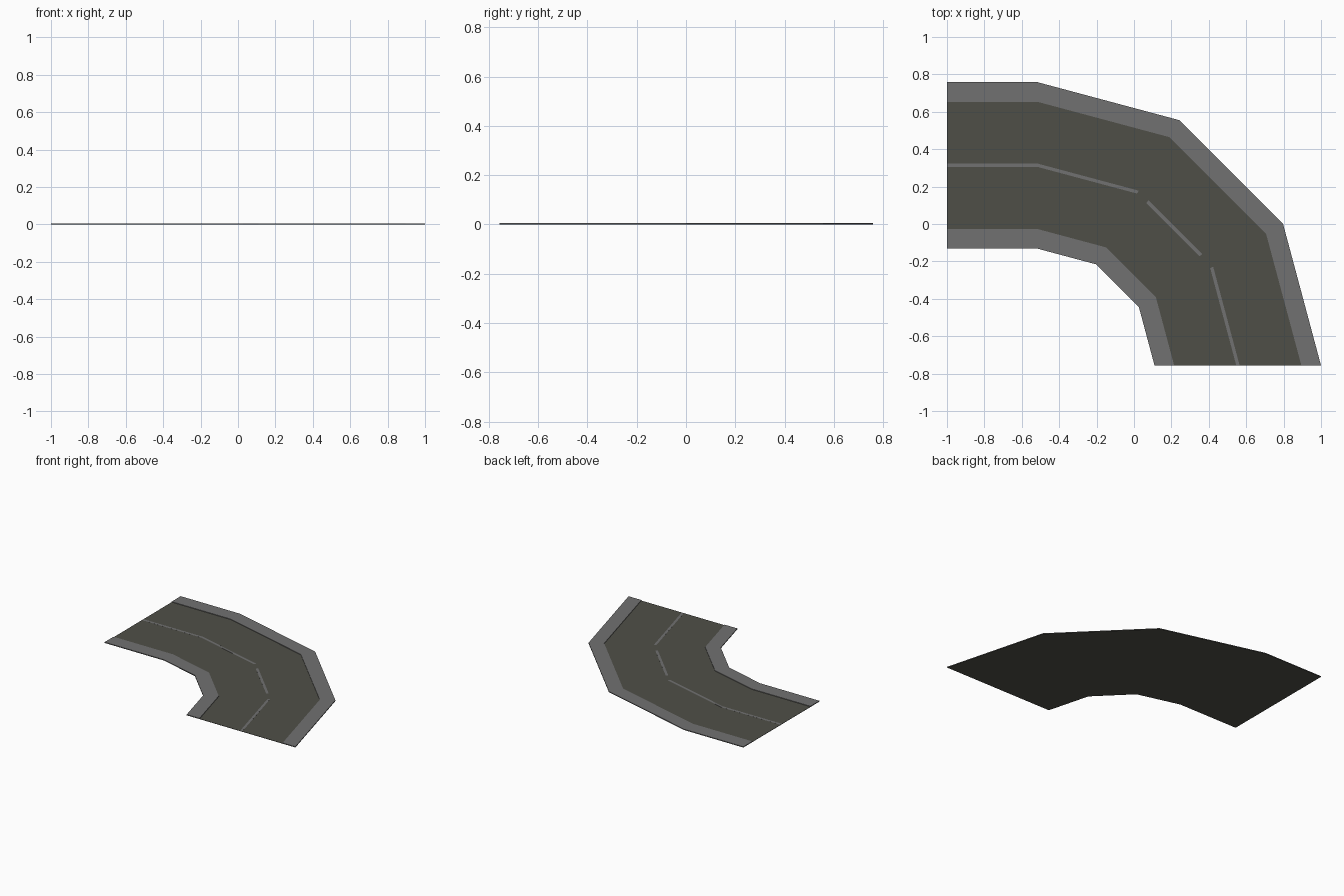
import bpy, bmesh, math
from mathutils import Vector

if "Cube" in bpy.data.objects:
    bpy.data.objects.remove(bpy.data.objects["Cube"])

CENTRE = Vector((-0.515, -0.757))   # centre of the bend
START_X = -1.0                      # end of the straight part
HEIGHT = 0.006                      # top of the pavements
ROAD_TOP = 0.002


def material(name, rgb):
    m = bpy.data.materials.new(name)
    m.diffuse_color = (*rgb, 1)
    m.use_nodes = True
    m.node_tree.nodes["Principled BSDF"].inputs["Base Color"].default_value = m.diffuse_color
    return m


asphalt = material("dark asphalt", (0.078, 0.078, 0.064))
concrete = material("grey concrete", (0.165, 0.165, 0.165))


def knot(r, i):
    """Corner i of the lane at radius r: straight start, then 30 degree steps."""
    if i == 0:
        return Vector((START_X, CENTRE.y + r))
    a = math.radians(90 - 30 * (i - 1))
    return CENTRE + Vector((math.cos(a), math.sin(a))) * r


def point(r, t):
    i = min(int(t), 3)
    return knot(r, i).lerp(knot(r, i + 1), t - i)


def lane(name, r0, r1, z0, z1, mat, stations=(0, 1, 2, 3, 4)):
    """Closed slab following the bend between two radii."""
    bm = bmesh.new()
    rings = []
    for t in stations:
        a, b = point(r0, t), point(r1, t)
        rings.append([bm.verts.new((p.x, p.y, z))
                      for p, z in ((a, z0), (b, z0), (b, z1), (a, z1))])
    for p, q in zip(rings, rings[1:]):
        for k in range(4):
            n = (k + 1) % 4
            bm.faces.new((p[k], p[n], q[n], q[k]))
    bm.faces.new(rings[0])
    bm.faces.new(rings[-1][::-1])
    bmesh.ops.recalc_face_normals(bm, faces=bm.faces)
    me = bpy.data.meshes.new(name)
    bm.to_mesh(me)
    bm.free()
    me.materials.append(mat)
    ob = bpy.data.objects.new(name, me)
    bpy.context.collection.objects.link(ob)
    return ob


# Road bed under the whole width
lane("road_bed", 0.625, 1.515, 0, ROAD_TOP, asphalt)

# Raised pavements on both sides
lane("inner_pavement", 0.625, 0.73, ROAD_TOP, HEIGHT, concrete)
lane("outer_pavement", 1.41, 1.515, ROAD_TOP, HEIGHT, concrete)

# Thin centre line, broken near the two middle corners
for n, stations in enumerate([(0, 1, 2), (2.13, 2.86), (3.02, 4)], 1):
    lane(f"centre_line_{n}", 1.062, 1.08, ROAD_TOP, ROAD_TOP + 0.0003, concrete, stations)
